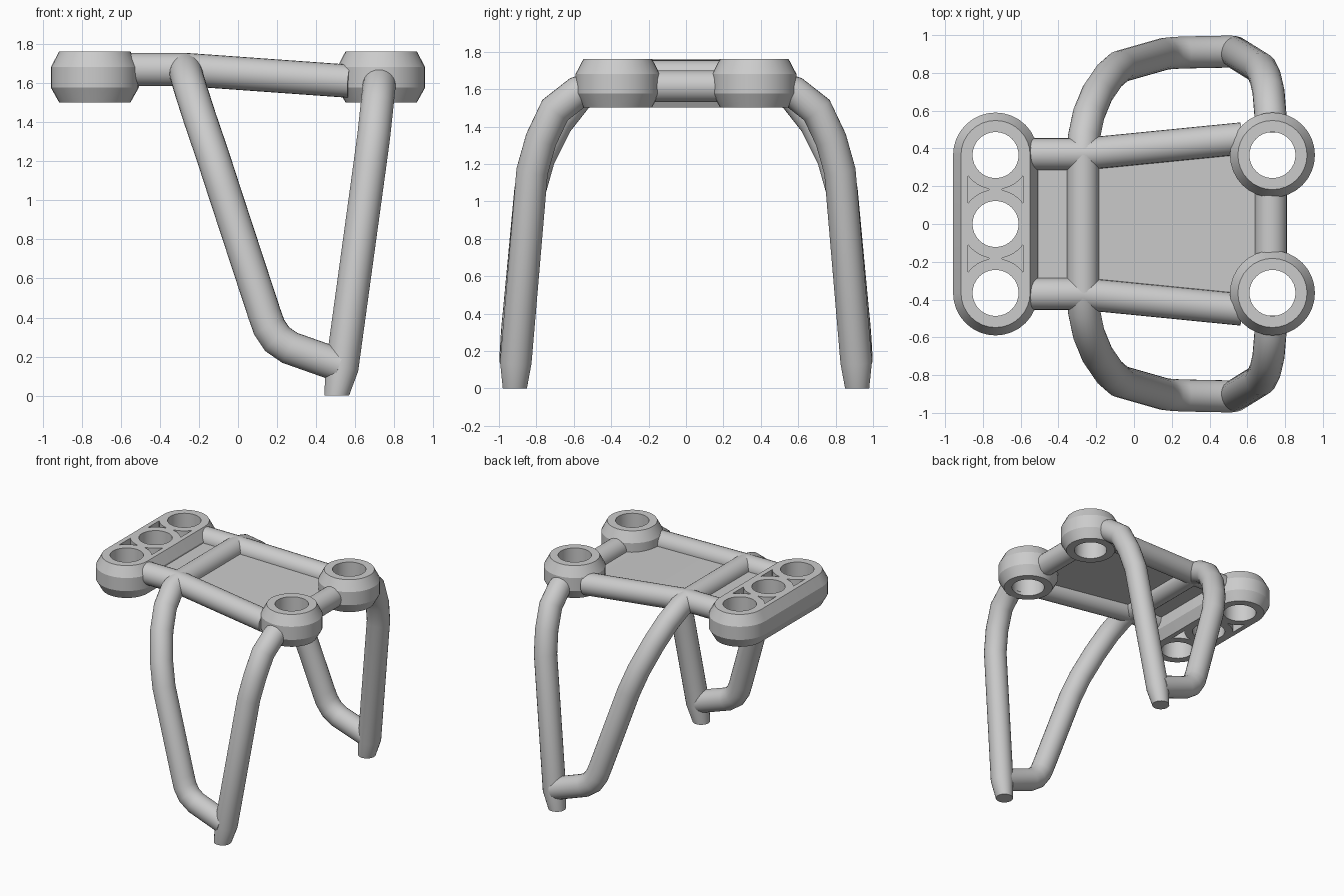
import bpy, bmesh, math
from mathutils import Vector

if "Cube" in bpy.data.objects:
    bpy.data.objects.remove(bpy.data.objects["Cube"])

SIDES = 24
R = 0.085             # tube radius
TOP, BOT = 1.762, 1.502
BOSS_X, BOSS_Y = 0.733, 0.365
OUT, RIM, HOLE = 0.225, 0.183, 0.122


def finish(name, bm, angle=35):
    bmesh.ops.recalc_face_normals(bm, faces=bm.faces)
    me = bpy.data.meshes.new(name)
    bm.to_mesh(me)
    bm.free()
    ob = bpy.data.objects.new(name, me)
    bpy.context.collection.objects.link(ob)
    smooth(ob, angle)
    return ob


def smooth(ob, angle=35):
    bpy.ops.object.select_all(action='DESELECT')
    ob.select_set(True)
    bpy.context.view_layer.objects.active = ob
    bpy.ops.object.shade_smooth_by_angle(angle=math.radians(angle))


def loft(bm, rings, closed=False):
    """Skin rings of points; cap the ends unless the loft closes on itself."""
    vs = [[bm.verts.new(p) for p in ring] for ring in rings]
    n = len(vs[0])
    for i in range(len(vs) if closed else len(vs) - 1):
        a, b = vs[i], vs[(i + 1) % len(vs)]
        for j in range(n):
            k = (j + 1) % n
            bm.faces.new((a[j], a[k], b[k], b[j]))
    if not closed:
        bm.faces.new(vs[0][::-1])
        bm.faces.new(vs[-1])


def tube(name, path, radii=None):
    """Round tube with mitred corners along a path."""
    pts = [Vector(p) for p in path]
    radii = radii or [R] * len(pts)
    dirs = [(b - a).normalized() for a, b in zip(pts, pts[1:])]
    u = dirs[0].orthogonal().normalized()
    rings = []
    for i, p in enumerate(pts):
        d = dirs[max(i - 1, 0)]
        nxt = dirs[min(i, len(dirs) - 1)]
        nrm = (d + nxt).normalized()
        v = d.cross(u)
        ring = []
        for k in range(SIDES):
            t = math.tau * k / SIDES
            o = (u * math.cos(t) + v * math.sin(t)) * radii[i]
            q = p + o - d * (o.dot(nrm) / d.dot(nrm))
            if p.z == 0:      # feet are cut level with the floor
                q.z = 0
            ring.append(q)
        rings.append(ring)
        u = d.rotation_difference(nxt) @ u
    bm = bmesh.new()
    loft(bm, rings)
    return finish(name, bm)


def circle(x, y, r, z, n=32):
    return [(x + r * math.cos(math.tau * k / n), y + r * math.sin(math.tau * k / n), z)
            for k in range(n)]


def stadium(x, half, r, z, n=16):
    pts = []
    for s in (1, -1):
        for k in range(n + 1):
            t = math.pi * k / n
            pts.append((x + s * r * math.cos(t), s * (half + r * math.sin(t)), z))
    return pts


# chamfered outer profile shared by the bosses
PROFILE = [(RIM, BOT), (OUT, BOT + 0.075), (OUT, TOP - 0.08), (RIM, TOP)]

# round rear bosses
for side, s in (("right", -1), ("left", 1)):
    bm = bmesh.new()
    loft(bm, [circle(BOSS_X, s * BOSS_Y, r, z)
              for r, z in PROFILE + [(HOLE, TOP), (HOLE, BOT)]], closed=True)
    finish(side + "_round_boss", bm, 25)

# long three-hole block
bm = bmesh.new()
loft(bm, [stadium(-BOSS_X, BOSS_Y, r, z) for r, z in PROFILE])
block = finish("three_hole_block", bm, 25)

# cutter: three through holes and curved triangular pockets on both faces
bm = bmesh.new()
for y in (-BOSS_Y, 0, BOSS_Y):
    loft(bm, [circle(-BOSS_X, y, HOLE, BOT - 0.1), circle(-BOSS_X, y, HOLE, TOP + 0.1)])
a0 = math.atan2(0.11, 0.145)
a1 = math.radians(79)
arc = [(0.1825 * math.cos(a0 + (a1 - a0) * k / 6), 0.1825 * math.sin(a0 + (a1 - a0) * k / 6))
       for k in range(7)]
tri = arc + [(x, BOSS_Y - y) for x, y in reversed(arc)]
for sx in (-1, 1):
    for sy in (-1, 1):
        for z0, z1 in ((BOT - 0.1, BOT + 0.09), (TOP - 0.09, TOP + 0.1)):
            loft(bm, [[(-BOSS_X + sx * x, sy * y, z) for x, y in tri] for z in (z0, z1)])
cutter = finish("block_cutter", bm)
cutter.hide_render = True
mod = block.modifiers.new("holes", 'BOOLEAN')
mod.operation = 'DIFFERENCE'
mod.solver = 'EXACT'
mod.object = cutter
bpy.context.view_layer.objects.active = block
bpy.ops.object.modifier_apply(modifier=mod.name)
bpy.data.objects.remove(cutter, do_unlink=True)
smooth(block, 25)

# cross bars
tube("front_cross_bar", [(-0.27, -0.37, 1.67), (-0.27, 0.37, 1.67)])
tube("rear_cross_bar", [(0.725, -0.215, 1.615), (0.725, 0.215, 1.615)])

for side, s in (("right", -1), ("left", 1)):
    def mir(path):
        return [(x, s * y, z) for x, y, z in path]

    # side rails
    tube(side + "_rail", mir([(-0.565, 0.37, 1.67), (-0.27, 0.37, 1.67), (0.57, 0.453, 1.61)]))

    # upright leg tapering into a foot
    tube(side + "_rear_leg", mir([
        (0.725, 0.51, 1.605), (0.722, 0.58, 1.582), (0.712, 0.70, 1.488),
        (0.695, 0.775, 1.33), (0.672, 0.823, 1.16), (0.532, 0.91, 0.14), (0.505, 0.915, 0)]),
        [R] * 6 + [0.065])

    # slanted leg bending back to the foot
    tube(side + "_front_leg", mir([
        (-0.27, 0.37, 1.67), (-0.265, 0.46, 1.645), (-0.24, 0.58, 1.56), (-0.195, 0.69, 1.42),
        (-0.13, 0.785, 1.23), (-0.075, 0.833, 1.06), (0.135, 0.893, 0.42), (0.16, 0.90, 0.35),
        (0.20, 0.905, 0.29), (0.265, 0.908, 0.245), (0.52, 0.913, 0.155)]))

# thin deck sheet between the rails
half = [(-0.53, 0.37, 1.67), (-0.27, 0.37, 1.67), (0.575, 0.40, 1.61),
        (0.62, 0.25, 1.61), (0.72, 0.21, 1.61)]
bm = bmesh.new()
top = [bm.verts.new(p) for p in half]
low = [bm.verts.new((x, -y, z)) for x, y, z in half]
for i in range(len(half) - 1):
    bm.faces.new((low[i], low[i + 1], top[i + 1], top[i]))
finish("deck_sheet", bm)
